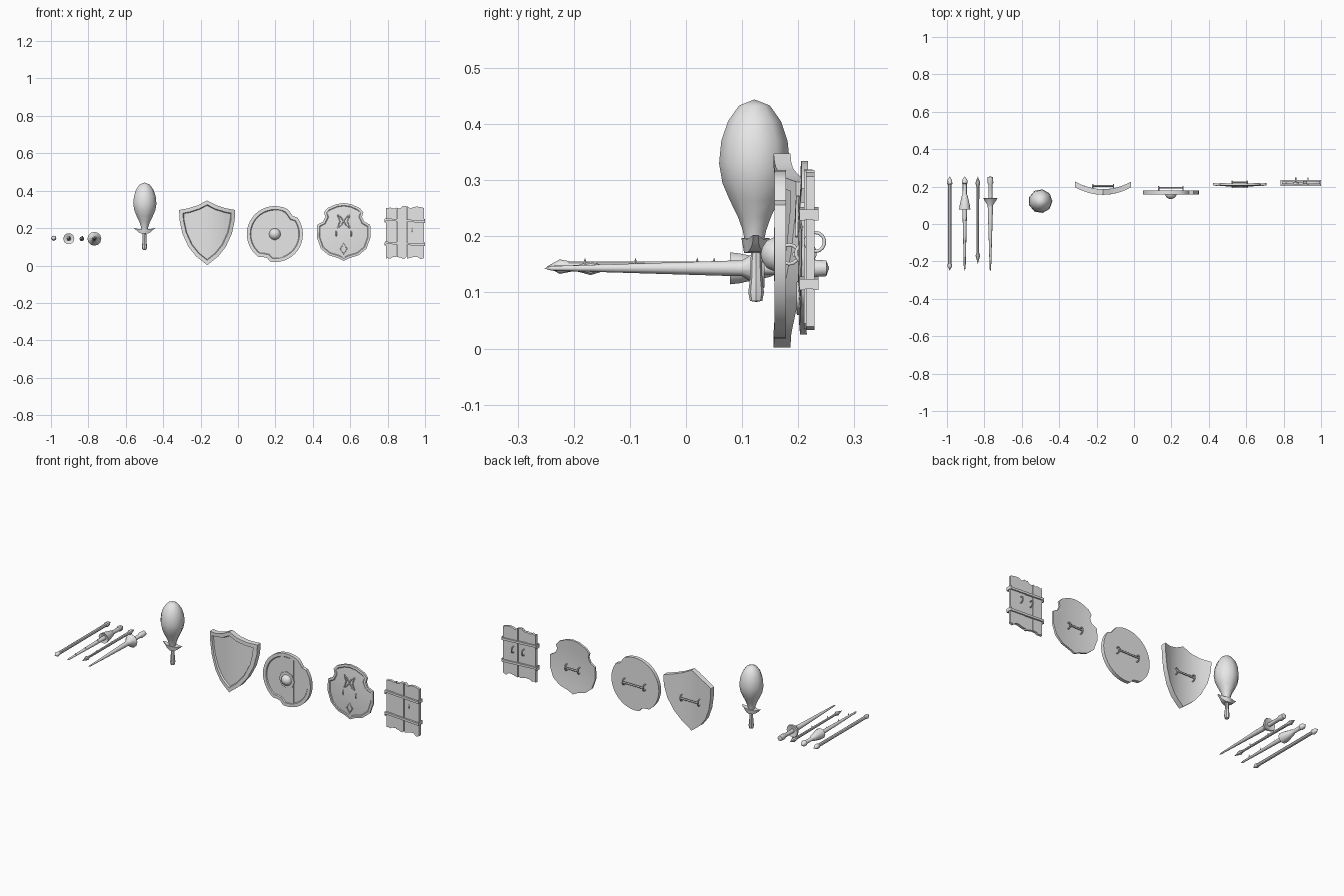
import bpy, bmesh, math, random
from mathutils import Vector

random.seed(4)
cube = bpy.data.objects.get("Cube")
if cube:
    bpy.data.objects.remove(cube)

grey = bpy.data.materials.new("plain grey")
grey.use_nodes = True
grey.diffuse_color = (0.8, 0.8, 0.8, 1)
grey.node_tree.nodes["Principled BSDF"].inputs["Base Color"].default_value = (0.8, 0.8, 0.8, 1)


def finish(name, bm, angle=40):
    bmesh.ops.recalc_face_normals(bm, faces=bm.faces)
    mesh = bpy.data.meshes.new(name)
    bm.to_mesh(mesh)
    bm.free()
    mesh.materials.append(grey)
    ob = bpy.data.objects.new(name, mesh)
    bpy.context.collection.objects.link(ob)
    bpy.ops.object.select_all(action='DESELECT')
    ob.select_set(True)
    bpy.context.view_layer.objects.active = ob
    bpy.ops.object.shade_smooth_by_angle(angle=math.radians(angle))
    return ob


def lathe(name, profile, loc, axis='z', sides=10):
    """Turn (radius, distance) pairs around an axis."""
    bm = bmesh.new()
    rings = []
    for r, t in profile:
        ring = []
        for i in range(sides):
            a = 2 * math.pi * i / sides
            u, w = r * math.cos(a), r * math.sin(a)
            ring.append(bm.verts.new(Vector(loc) + Vector((u, w, t) if axis == 'z' else (u, t, w))))
        rings.append(ring)
    for a, b in zip(rings, rings[1:]):
        for i in range(sides):
            j = (i + 1) % sides
            bm.faces.new((a[i], a[j], b[j], b[i]))
    bm.faces.new(rings[0])
    bm.faces.new(rings[-1])
    bmesh.ops.remove_doubles(bm, verts=bm.verts, dist=1e-5)
    return finish(name, bm)


def slab(name, outline, cx, y, thick, rim=0, sink=0, bend=(0, 0), cuts=0, mid=0.17):
    """Extrude an x-z outline, sink its front inside a rim, then bow it."""
    bm = bmesh.new()
    face = bm.faces.new([bm.verts.new((cx + x, y, z)) for x, z in outline])
    back = bmesh.ops.extrude_face_region(bm, geom=[face])
    bmesh.ops.translate(bm, vec=(0, thick, 0),
                        verts=[g for g in back["geom"] if isinstance(g, bmesh.types.BMVert)])
    bmesh.ops.recalc_face_normals(bm, faces=bm.faces)
    if rim:
        front = min(bm.faces, key=lambda f: f.normal.y * f.calc_area())
        bmesh.ops.inset_region(bm, faces=[front], thickness=rim, use_even_offset=True)
        bmesh.ops.inset_region(bm, faces=[front], thickness=0.004, depth=-sink, use_even_offset=True)
    half = max(abs(x) for x, z in outline)
    for i in range(1, cuts):
        d = 2 * i / cuts - 1
        for co, no in (((cx + half * d, 0, 0), (1, 0, 0)), ((0, 0, mid + half * d), (0, 0, 1))):
            if no[2] and not bend[1]:
                continue
            bmesh.ops.bisect_plane(bm, geom=bm.verts[:] + bm.edges[:] + bm.faces[:],
                                   dist=1e-5, plane_co=co, plane_no=no)
    for v in bm.verts:
        v.co.y += bend[0] * (v.co.x - cx) ** 2 + bend[1] * (v.co.z - mid) ** 2
    return finish(name, bm, 35)


def mirrored(half):
    return half + [(-x, z) for x, z in reversed(half) if x > 0]


def wire(name, points, radius, cyclic=False):
    curve = bpy.data.curves.new(name, 'CURVE')
    curve.dimensions = '3D'
    curve.bevel_depth, curve.bevel_resolution, curve.use_fill_caps = radius, 1, True
    spline = curve.splines.new('POLY')
    spline.points.add(len(points) - 1)
    for p, co in zip(spline.points, points):
        p.co = (*co, 1)
    spline.use_cyclic_u = cyclic
    curve.materials.append(grey)
    ob = bpy.data.objects.new(name, curve)
    bpy.context.collection.objects.link(ob)
    bpy.ops.object.select_all(action='DESELECT')
    ob.select_set(True)
    bpy.context.view_layer.objects.active = ob
    bpy.ops.object.convert(target='MESH')


def ring(name, x, y, z, r=0.017):
    wire(name, [(x, y + r * math.sin(a), z + r * math.cos(a))
                for a in (2 * math.pi * i / 14 for i in range(14))], 0.0035, True)


def handle(name, cx, z, y, half):
    for s in (-1, 1):
        ring(name + "_ring", cx + s * half, y, z)
    wire(name + "_bar", [(cx - half, y + 0.01, z), (cx + half, y + 0.01, z)], 0.005)


def box(name, x0, x1, y0, y1, z0, z1):
    slab(name, [(x0, z0), (x1, z0), (x1, z1), (x0, z1)], 0, y0, y1 - y0)


# Lances lying along y
lathe("spear_plain", [(0, -.248), (.013, -.225), (.009, -.205), (.009, .21), (.014, .215), (.012, .235), (0, .255)],
      (-.985, 0, .146), 'y', 8)
lathe("lance_flared", [(0, -.248), (.005, -.235), (.012, .07), (.012, .085), (.03, .078), (.028, .095), (.016, .15),
                       (.011, .16), (.011, .215), (.016, .22), (.014, .235), (0, .255)], (-.905, 0, .143), 'y', 10)
lathe("spear_double", [(0, -.215), (.012, -.17), (.006, -.15), (.008, .2), (.013, .22), (0, .255)],
      (-.835, 0, .143), 'y', 8)
lathe("lance_cone", [(0, -.253), (.004, -.24), (.014, .09), (.014, .1), (.037, .135), (.034, .14), (.011, .135),
                     (.011, .21), (.016, .22), (.014, .25), (0, .255)], (-.768, 0, .143), 'y', 12)
for x, y in ((-.905, -.18), (-.905, -.09), (-.905, .02), (-.835, -.09), (-.835, .05)):
    lathe("splinter", [(.004, 0), (0, .012)], (x + .004, y, .15), 'z', 4)

# Rounded club with crescent guard and grip
lathe("club_head", [(.018, .195), (.021, .21), (.03, .235), (.045, .265), (.058, .295), (.064, .33), (.06, .37),
                    (.048, .405), (.028, .433), (0, .444)], (-.5, .122, 0), 'z', 9)
lathe("club_grip", [(0, .083), (.011, .085), (.014, .1), (.011, .125), (.009, .18)], (-.5, .125, 0), 'z', 8)
guard = slab("club_guard", mirrored([(0, .197), (.03, .195), (.058, .202), (.035, .18), (.02, .172), (0, .17)]),
             -.5, .1, .048, cuts=8)
for v in guard.data.vertices:
    pinch = 1.05 - 0.85 * abs(v.co.x + .5) / .058 - (0.2 if v.co.z < .19 else 0)
    v.co.y = .124 + (v.co.y - .124) * max(pinch, 0.1)

# Pointed shield
slab("pointed_shield", mirrored([(0, .348), (.05, .322), (.1, .306), (.15, .297), (.147, .24), (.132, .17),
                                 (.1, .1), (.06, .05), (0, .002)]),
     -.165, .156, .03, rim=.02, sink=.01, bend=(1.8, 0), cuts=10)
handle("pointed_shield_handle", -.165, .18, .194, .055)

# Round shield with chipped edge, middle plank and boss
outline = []
for i in range(40):
    a = 2 * math.pi * i / 40
    r = {5: .136, 6: .142, 27: .138, 28: .134}.get(i, .15)
    outline.append((r * math.cos(a), .168 + r * math.sin(a)))
slab("round_shield", outline, .197, .158, .02, rim=.018, sink=.005)
box("round_shield_plank", .187, .24, .16, .17, .04, .296)
lathe("boss_plate", [(.048, .157), (.048, .165)], (.197, 0, .168), 'y', 8)
lathe("boss", [(0, .133), (.013, .136), (.025, .144), (.031, .157), (.031, .165)], (.197, 0, .168), 'y', 14)
handle("round_shield_handle", .197, .168, .184, .065)

# Notched crest shield
crest = mirrored([(0, .334), (.04, .328), (.085, .308), (.105, .285), (.098, .26), (.11, .235), (.142, .217),
                  (.143, .15), (.122, .09), (.08, .055), (.03, .04), (0, .025)])
slab("crest_shield", crest, .565, .196, .012, rim=.012, sink=.003, bend=(.5, .35), cuts=8)
for cz, w, h in ((.09, .018, .028),):
    wire("crest_lower_diamond", [(.565 + w, .2, cz), (.565, .2, cz + h), (.565 - w, .2, cz), (.565, .2, cz - h)],
         .003, True)
for s in (-1, 1):
    wire("crest_cross", [(.565 + s * .033, .199, .272), (.565 + s * .012, .198, .255), (.565, .197, .236),
                         (.565 - s * .012, .197, .217), (.565 - s * .033, .197, .2)], .003)
    wire("crest_bracket", [(.565 + s * .033, .199, .272), (.565 + s * .02, .198, .236),
                           (.565 + s * .033, .197, .2)], .003)
handle("crest_shield_handle", .565, .17, .213, .04)

# Plank shield with jagged ends, bands on both sides and two rings
for x0, x1, y in ((.79, .848, .213), (.851, .9, .21), (.903, .995, .214)):
    n = 5
    xs = [x0 + (x1 - x0) * i / n for i in range(n + 1)]
    top = [(x, .312 + random.uniform(-.008, .008)) for x in xs]
    low = [(x, .04 + random.uniform(-.008, .008)) for x in reversed(xs)]
    slab("plank", top + low, 0, y, .015)
for z in (.237, .113):
    for y in (.202, .226):
        slab("band", [(.785, z + .015), (.785, z + .003), (1, z - .009), (1, z + .004)], 0, y, .01)
    for x0, x1 in ((.783, .79), (.994, 1)):
        box("band_end", x0, x1, .202, .236, z - .007, z + .011)
for x in (.865, .93):
    ring("plank_shield_ring", x, .23, .19)
